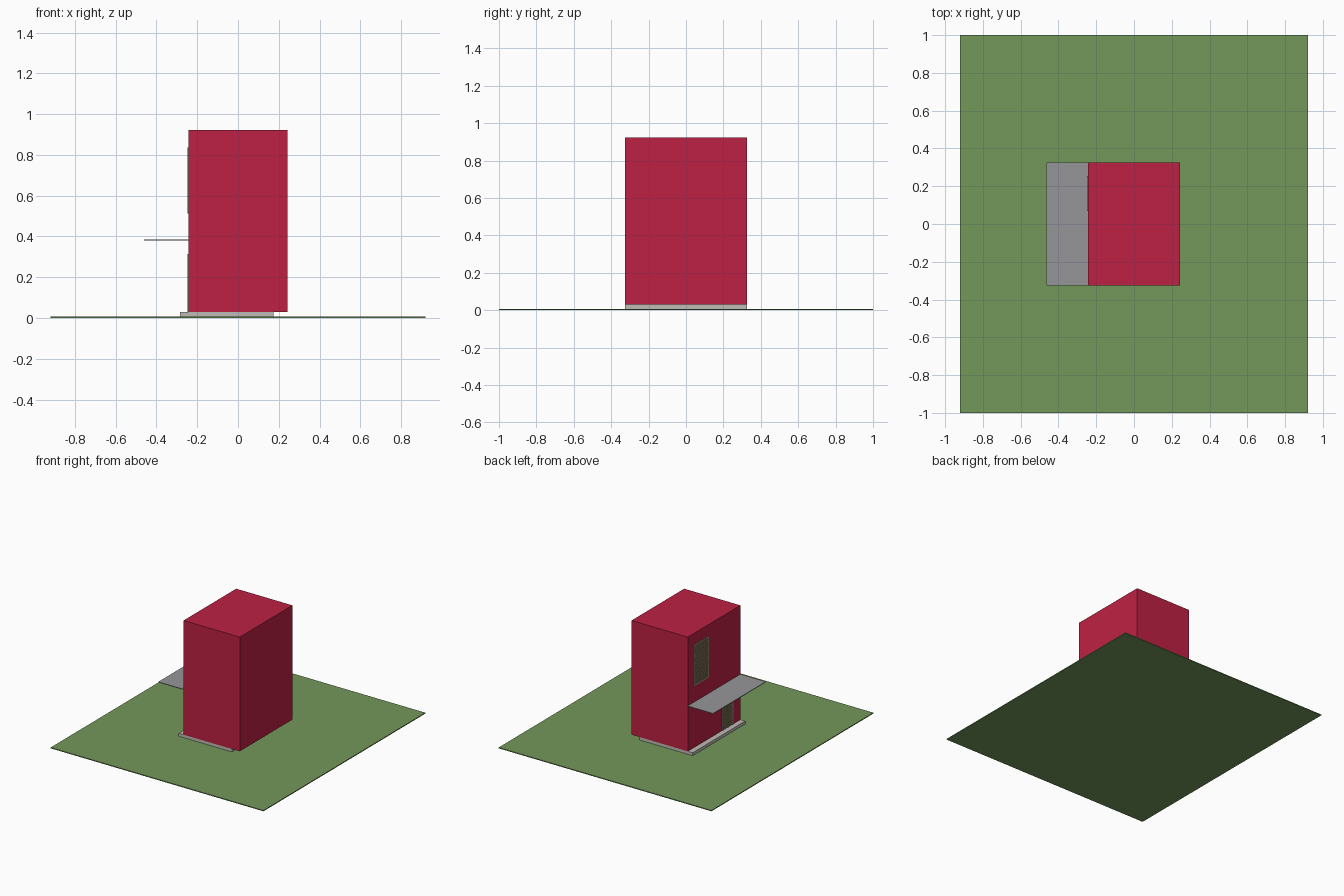
import bpy

if "Cube" in bpy.data.objects:
    bpy.data.objects.remove(bpy.data.objects["Cube"])


def lin(h):
    """Hex colour to linear RGBA."""
    out = []
    for i in (0, 2, 4):
        c = int(h[i:i + 2], 16) / 255
        out.append(c / 12.92 if c <= 0.04045 else ((c + 0.055) / 1.055) ** 2.4)
    return (*out, 1.0)


def material(name, h):
    m = bpy.data.materials.new(name)
    m.diffuse_color = lin(h)
    m.use_nodes = True
    m.node_tree.nodes["Principled BSDF"].inputs["Base Color"].default_value = m.diffuse_color
    return m


RED = material("crimson wall", "BE2143")
GREEN = material("grass green", "74985A")
GREY = material("canopy grey", "96969A")
STONE = material("pale stone", "C0BCB6")
FRAME = material("frame tan", "A0937A")
SHUTTER = material("shutter brown", "84745A")


def box(name, x, y, z, mat):
    """Axis-aligned box from (min, max) pairs."""
    bpy.ops.mesh.primitive_cube_add(size=1, location=[sum(r) / 2 for r in (x, y, z)])
    ob = bpy.context.object
    ob.name = name
    ob.scale = [r[1] - r[0] for r in (x, y, z)]
    bpy.ops.object.transform_apply(location=False, rotation=False, scale=True)
    ob.data.materials.append(mat)
    return ob


WALL = -0.243  # x of the wall carrying the door and window

# Lawn, step, house body and canopy
box("lawn", (-0.92, 0.92), (-1, 1), (0, 0.007), GREEN)
box("plinth_step", (-0.285, 0.175), (-0.325, 0.325), (0.007, 0.03), STONE)
box("house_body", (WALL, 0.243), (-0.325, 0.325), (0.03, 0.923), RED)
box("canopy", (-0.462, WALL), (-0.325, 0.325), (0.38, 0.385), GREY)


def louvred_opening(name, y, z, rim, slats, leaves, sill):
    """Framed opening with louvred leaves on the -x wall."""
    out = WALL - 0.005
    y0, y1 = y
    z0, z1 = z
    box(name + "_panel", (WALL - 0.001, WALL), y, z, SHUTTER)
    # frame
    for side, r in (("left", (y1 - rim, y1)), ("right", (y0, y0 + rim))):
        box(f"{name}_jamb_{side}", (out, WALL), r, z, FRAME)
    box(name + "_head", (out, WALL), (y0 + rim, y1 - rim), (z1 - rim, z1), FRAME)
    bottom = z0
    if sill:
        box(name + "_sill", (out, WALL), (y0 + rim, y1 - rim), (z0, z0 + rim), FRAME)
        bottom = z0 + rim
    # centre bars between leaves
    a, b = y0 + rim, y1 - rim
    for i in range(1, leaves):
        c = a + (b - a) * i / leaves
        box(f"{name}_bar_{i}", (WALL - 0.004, WALL), (c - 0.004, c + 0.004),
            (bottom, z1 - rim), FRAME)
    # louvre slats
    pitch = (z1 - rim - bottom) / slats
    for i in range(slats):
        s = bottom + pitch * i
        box(f"{name}_slat_{i + 1}", (WALL - 0.003, WALL), (a, b),
            (s + pitch * 0.2, s + pitch * 0.8), SHUTTER)


louvred_opening("window", (0.07, 0.255), (0.512, 0.836), 0.012, 18, 1, True)
louvred_opening("door", (-0.235, -0.10), (0.03, 0.313), 0.012, 14, 2, False)
